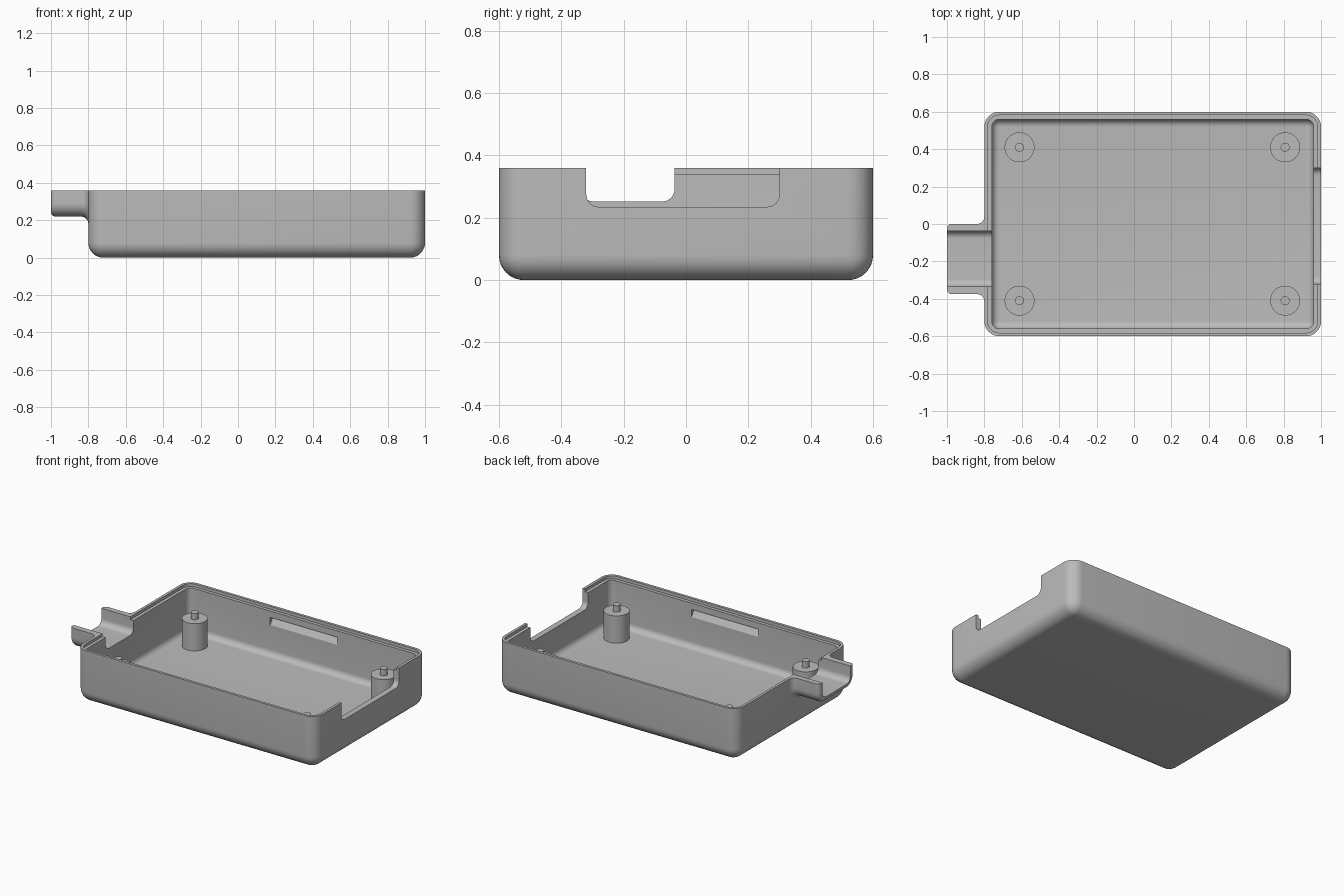
import bpy
import bmesh
from math import sin, cos, pi

cube = bpy.data.objects.get("Cube")
if cube:
    bpy.data.objects.remove(cube, do_unlink=True)

TOP = 0.36       # height of the rim
TALL = 0.5       # solids overshoot the rim, then get trimmed flat
SEG = 8          # segments per rounded corner

grey = bpy.data.materials.new("plain grey plastic")
grey.use_nodes = True
colour = (0.5, 0.5, 0.5, 1)
grey.diffuse_color = colour
grey.node_tree.nodes["Principled BSDF"].inputs["Base Color"].default_value = colour


def rounded_rect(a0, a1, b0, b1, r, inset=0.0):
    """Points of a rounded rectangle, shrunk evenly by inset."""
    a0, a1, b0, b1 = a0 + inset, a1 - inset, b0 + inset, b1 - inset
    r = max(r - inset, 0.001)
    corners = [(a1 - r, b1 - r), (a0 + r, b1 - r), (a0 + r, b0 + r), (a1 - r, b0 + r)]
    points = []
    for k, (a, b) in enumerate(corners):
        for i in range(SEG + 1):
            t = (k + i / SEG) * pi / 2
            points.append((a + r * cos(t), b + r * sin(t)))
    return points


def loft(name, sections, axis):
    """Closed solid through (position, points) sections along x or z."""
    bm = bmesh.new()
    rings = []
    for pos, pts in sections:
        rings.append([bm.verts.new((pos, a, b) if axis == "x" else (a, b, pos))
                      for a, b in pts])
    for low, high in zip(rings, rings[1:]):
        for i in range(len(low)):
            j = (i + 1) % len(low)
            bm.faces.new((low[i], low[j], high[j], high[i]))
    bm.faces.new(rings[0][::-1])
    bm.faces.new(rings[-1])
    bmesh.ops.recalc_face_normals(bm, faces=bm.faces)
    mesh = bpy.data.meshes.new(name)
    bm.to_mesh(mesh)
    bm.free()
    mesh.materials.append(grey)
    obj = bpy.data.objects.new(name, mesh)
    bpy.context.collection.objects.link(obj)
    return obj


def combine(target, tool, operation):
    """Apply a boolean and discard the tool object."""
    mod = target.modifiers.new(operation, "BOOLEAN")
    mod.operation = operation
    mod.solver = "EXACT"
    mod.object = tool
    bpy.context.view_layer.objects.active = target
    bpy.ops.object.modifier_apply(modifier=mod.name)
    bpy.data.objects.remove(tool, do_unlink=True)


def smooth(obj):
    bpy.ops.object.select_all(action="DESELECT")
    obj.select_set(True)
    bpy.context.view_layer.objects.active = obj
    bpy.ops.object.shade_smooth_by_angle()


def tub(name, inset, floor, r):
    """Rounded block with a filleted bottom edge."""
    outline = (-0.8 + inset, 1 - inset, -0.6 + inset, 0.6 - inset, r)
    sections = []
    for i in range(SEG + 1):
        t = i / SEG * pi / 2
        sections.append((floor + r * (1 - sin(t)), rounded_rect(*outline, r * (1 - cos(t)))))
    sections.reverse()
    sections.append((TALL + inset, rounded_rect(*outline)))
    return loft(name, sections, "z")


# Outer shell
tray = tub("tray_shell", 0, 0, 0.08)

# Spout, rounded at its open end and flared into the wall
spout = (-0.375, 0, 0.22, TALL + 0.1, 0.07)
END, FLARE = 0.025, 0.04
sections = []
for i in range(SEG + 1):
    t = i / SEG * pi / 2
    sections.append((-1 + END * (1 - cos(t)), rounded_rect(*spout, END * (1 - sin(t)))))
for i in range(SEG + 1):
    t = i / SEG * pi / 2
    sections.append((-0.8 - FLARE * (1 - sin(t)), rounded_rect(*spout, -FLARE * (1 - cos(t)))))
sections.append((-0.775, rounded_rect(*spout, -FLARE)))
combine(tray, loft("spout", sections, "x"), "UNION")

# Flat rim
slab = rounded_rect(-2, 2, -2, 2, 0.1)
combine(tray, loft("rim_trim", [(TOP, slab), (1, slab)], "z"), "DIFFERENCE")

# Inner cavity and the stepped ledge inside the rim
combine(tray, tub("cavity", 0.04, 0.04, 0.04), "DIFFERENCE")
ledge = rounded_rect(-0.8, 1, -0.6, 0.6, 0.08, 0.018)
combine(tray, loft("ledge", [(TOP - 0.02, ledge), (0.7, ledge)], "z"), "DIFFERENCE")

# Spout channel and the wide notch in the opposite wall
channel = rounded_rect(-0.335, -0.037, 0.252, 0.8, 0.04)
combine(tray, loft("channel", [(-1.2, channel), (-0.7, channel)], "x"), "DIFFERENCE")
notch = rounded_rect(-0.32, 0.30, 0.235, 0.8, 0.04)
combine(tray, loft("notch", [(0.9, notch), (1.2, notch)], "x"), "DIFFERENCE")

# Snap slots inside the two long walls
for side in (-1, 1):
    slot = [(side * y, z) for y, z in
            ((0.54, 0.245), (0.56, 0.245), (0.582, 0.28), (0.582, 0.297), (0.54, 0.297))]
    combine(tray, loft("slot", [(-0.15, slot), (0.35, slot)], "x"), "DIFFERENCE")
smooth(tray)


# Standing posts with locating pins
def cylinder(name, x, y, r, z0, z1):
    bpy.ops.mesh.primitive_cylinder_add(vertices=32, radius=r, depth=z1 - z0,
                                        location=(x, y, (z0 + z1) / 2))
    obj = bpy.context.object
    obj.name = name
    obj.data.materials.append(grey)
    smooth(obj)


for x, end in ((-0.612, "right"), (0.808, "left")):
    for y, side in ((-0.41, "front"), (0.41, "back")):
        cylinder(f"{side}_{end}_post", x, y, 0.08, 0.035, 0.225)
        cylinder(f"{side}_{end}_pin", x, y, 0.024, 0.22, 0.268)
